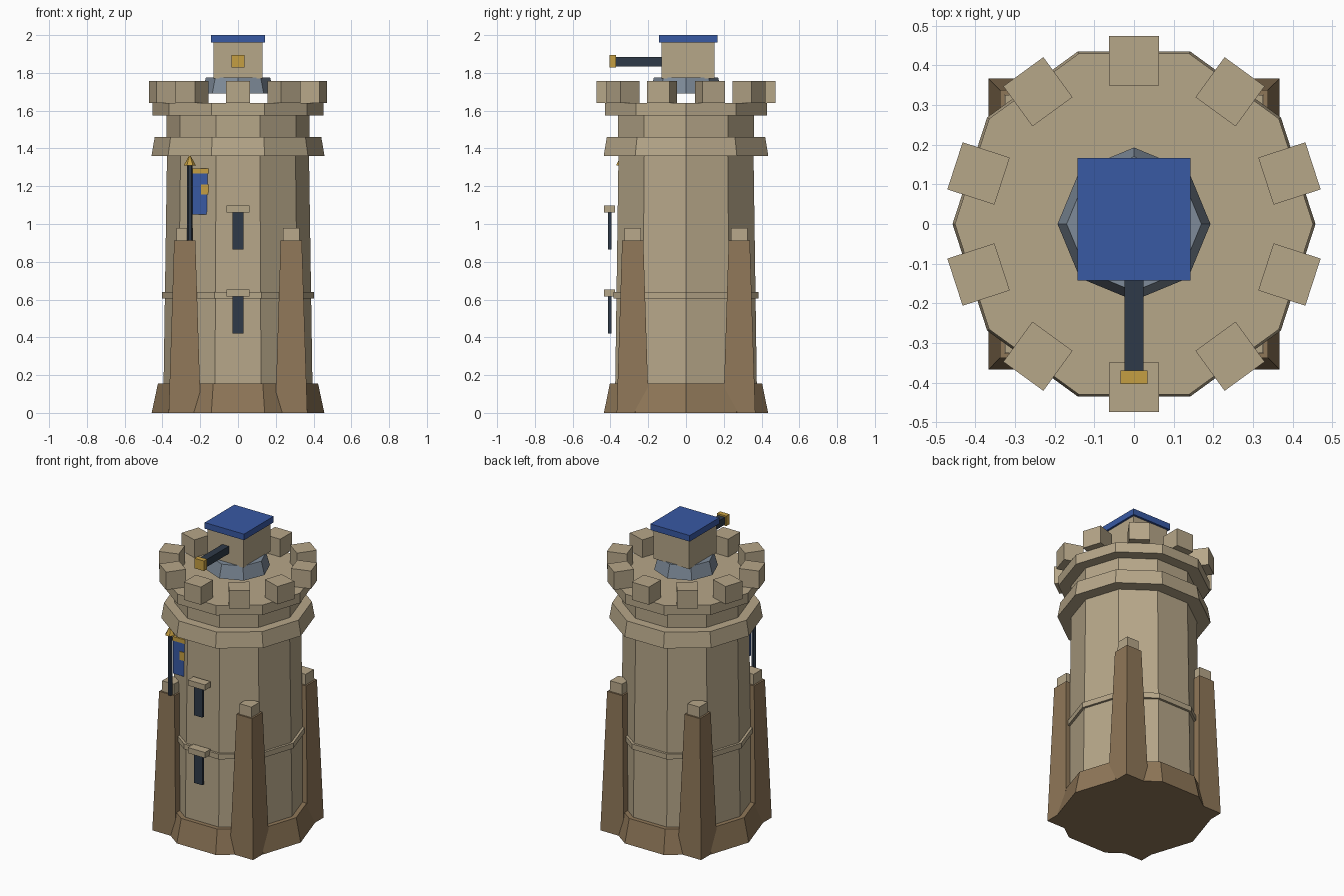
import bpy
from math import cos, sin, pi, radians
from mathutils import Matrix

cube = bpy.data.objects.get("Cube")
if cube:
    bpy.data.objects.remove(cube, do_unlink=True)


def material(name, rgb):
    mat = bpy.data.materials.new(name)
    mat.use_nodes = True
    mat.diffuse_color = (*rgb, 1)
    bsdf = mat.node_tree.nodes["Principled BSDF"]
    bsdf.inputs["Base Color"].default_value = (*rgb, 1)
    bsdf.inputs["Roughness"].default_value = 0.9
    return mat


stone = material("pale stone", (0.47, 0.385, 0.25))
brown = material("brown stone", (0.275, 0.185, 0.098))
blue = material("blue cloth and roof", (0.04, 0.1, 0.37))
dark = material("dark iron", (0.028, 0.042, 0.065))
gold = material("gold", (0.56, 0.345, 0.055))
slate = material("grey slate", (0.21, 0.26, 0.32))


def add_mesh(name, verts, faces, mat):
    mesh = bpy.data.meshes.new(name)
    mesh.from_pydata(verts, [], faces)
    mesh.materials.append(mat)
    obj = bpy.data.objects.new(name, mesh)
    bpy.context.collection.objects.link(obj)
    return obj


def prism(name, sides, r0, r1, z0, z1, mat, at=(0, 0), turn=0):
    """Frustum with the given number of sides, first corner at angle turn."""
    verts = [(at[0] + r * cos(turn + 2 * pi * i / sides),
              at[1] + r * sin(turn + 2 * pi * i / sides), z)
             for r, z in ((r0, z0), (r1, z1)) for i in range(sides)]
    faces = [(i, (i + 1) % sides, sides + (i + 1) % sides, sides + i)
             for i in range(sides)]
    faces += [tuple(reversed(range(sides))), tuple(range(sides, 2 * sides))]
    return add_mesh(name, verts, faces, mat)


def box(name, xs, ys, zs, mat):
    verts = [(x, y, z) for z in zs for x, y in
             ((xs[0], ys[0]), (xs[1], ys[0]), (xs[1], ys[1]), (xs[0], ys[1]))]
    faces = [(3, 2, 1, 0), (4, 5, 6, 7)]
    faces += [(i, (i + 1) % 4, 4 + (i + 1) % 4, 4 + i) for i in range(4)]
    return add_mesh(name, verts, faces, mat)


# Ten-sided tower, stacked from the ground up
prism("plinth", 10, 0.457, 0.424, 0, 0.155, brown)
prism("tower_body", 10, 0.394, 0.376, 0.155, 1.36, stone)
prism("string_course", 10, 0.403, 0.403, 0.605, 0.64, stone)
prism("lower_ring", 10, 0.458, 0.441, 1.36, 1.46, stone)
prism("upper_body", 10, 0.378, 0.378, 1.46, 1.575, stone)
prism("deck", 10, 0.452, 0.452, 1.575, 1.64, stone)

# Battlements, one over the middle of each side
for i in range(10):
    merlon = box(f"merlon_{i + 1}", (0.35, 0.475), (-0.0625, 0.0625),
                 (1.64, 1.757), stone)
    merlon.data.transform(Matrix.Rotation(radians(18 + 36 * i), 4, "Z"))

# Corner buttresses with stone caps
root2 = 2 ** 0.5
for side, sx in (("left", 1), ("right", -1)):
    for end, sy in (("front", -1), ("back", 1)):
        spot = (0.282 * sx, 0.282 * sy)
        prism(f"{end}_{side}_buttress", 4, 0.085 * root2, 0.056 * root2,
              0, 0.912, brown, spot, pi / 4)
        prism(f"{end}_{side}_buttress_cap", 4, 0.045 * root2, 0.043 * root2,
              0.912, 0.98, stone, spot, pi / 4)

# Arrow slits and lintels on the front
for label, z in (("lower", 0.42), ("upper", 0.865)):
    box(f"{label}_arrow_slit", (-0.03, 0.03), (-0.413, -0.395),
        (z, z + 0.2), dark)
    box(f"{label}_lintel", (-0.062, 0.062), (-0.433, -0.375),
        (z + 0.195, z + 0.232), stone)

# Lookout on the deck, with its beam
prism("lookout_collar", 8, 0.193, 0.17, 1.69, 1.775, slate)
box("lookout", (-0.13, 0.13), (-0.13, 0.152), (1.77, 1.962), stone)
box("lookout_roof", (-0.143, 0.143), (-0.142, 0.166), (1.96, 2.0), blue)
box("beam", (-0.024, 0.024), (-0.372, -0.12), (1.835, 1.884), dark)
box("beam_tip", (-0.034, 0.034), (-0.404, -0.37), (1.828, 1.894), gold)

# Banner on the front right corner
prism("flag_pole", 6, 0.015, 0.015, 0.912, 1.315, dark, (-0.255, -0.342))
prism("flag_pole_tip", 6, 0.032, 0.001, 1.31, 1.367, gold, (-0.255, -0.342))
box("banner", (-0.245, -0.12), (-0.327, -0.312), (1.05, 1.27), blue)
box("banner_top_band", (-0.245, -0.12), (-0.33, -0.309), (1.268, 1.295), gold)
box("banner_badge", (-0.195, -0.13), (-0.331, -0.322), (1.155, 1.21), gold)
